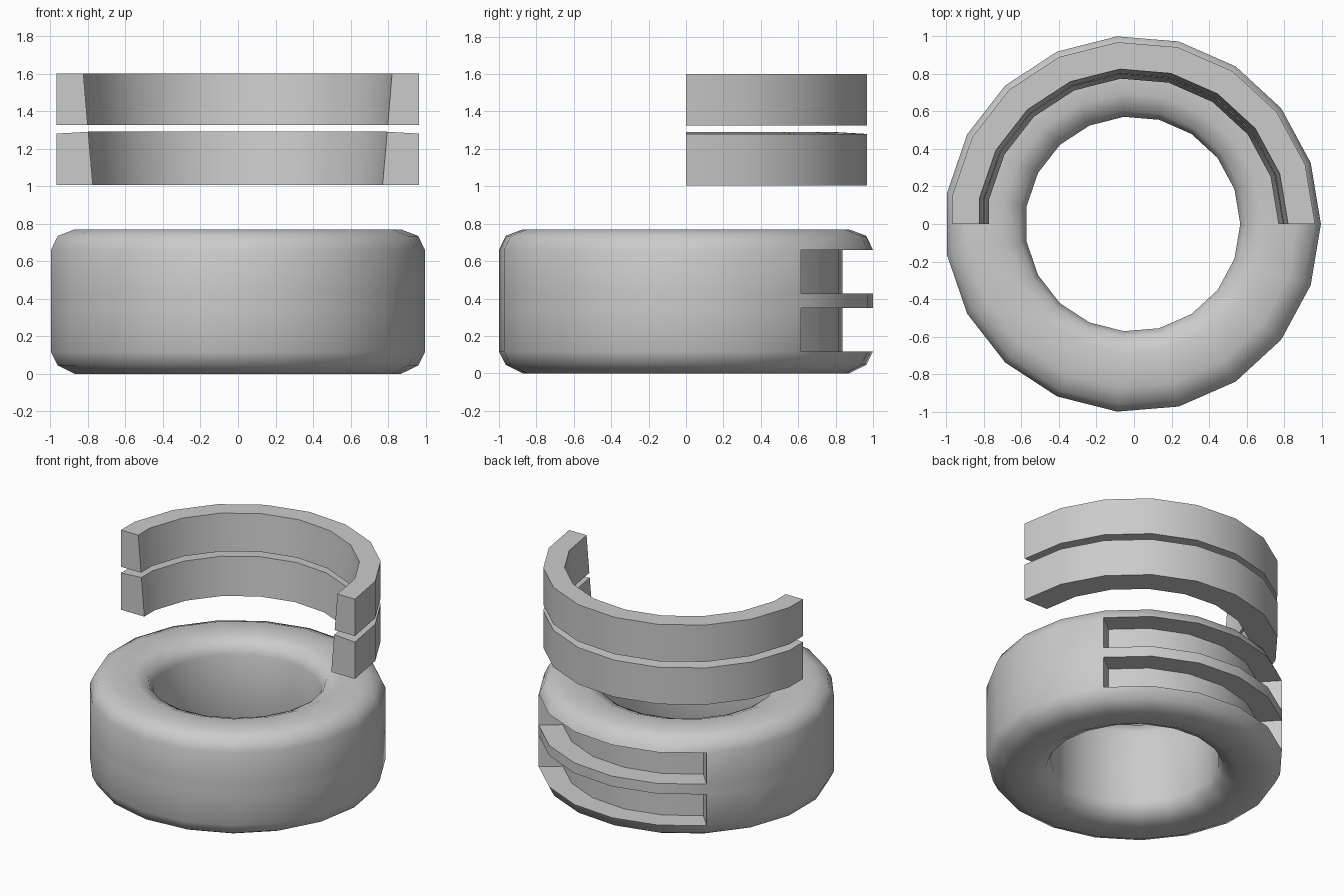
import bpy, bmesh, math

if "Cube" in bpy.data.objects:
    bpy.data.objects.remove(bpy.data.objects["Cube"])

SIDES = 19
STEP = 2 * math.pi / SIDES
SHIFT = -0.007          # centres the odd-sided outline
R = 1.003


def ring_points(profile, spots):
    # each spot is (angle, radius factor)
    return [[(r * f * math.cos(a) + SHIFT, r * f * math.sin(a), z) for r, z in profile]
            for a, f in spots]


def sweep(bm, profile, spots, closed):
    # revolve a closed profile through the spots, capping the ends when open
    rows = [[bm.verts.new(p) for p in row] for row in ring_points(profile, spots)]
    n, m = len(rows), len(profile)
    faces = {}
    for i in range(n if closed else n - 1):
        a, b = rows[i], rows[(i + 1) % n]
        for j in range(m):
            k = (j + 1) % m
            faces[i, j] = bm.faces.new((a[j], b[j], b[k], a[k]))
    if not closed:
        bm.faces.new(rows[0])
        bm.faces.new(rows[-1][::-1])
    return faces


def finish(bm, name, angle):
    bmesh.ops.recalc_face_normals(bm, faces=bm.faces[:])
    mesh = bpy.data.meshes.new(name)
    bm.to_mesh(mesh)
    bm.free()
    obj = bpy.data.objects.new(name, mesh)
    bpy.context.collection.objects.link(obj)
    bpy.ops.object.select_all(action='DESELECT')
    obj.select_set(True)
    bpy.context.view_layer.objects.active = obj
    bpy.ops.object.shade_smooth_by_angle(angle=math.radians(angle))
    return obj


# Rounded base ring
profile = [(0.875, 0), (0.967, 0.045), (R, 0.117), (R, 0.35), (R, 0.427), (R, 0.66),
           (0.967, 0.735), (0.875, 0.77),
           (0.695, 0.77), (0.605, 0.735), (0.573, 0.66),
           (0.573, 0.117), (0.605, 0.045), (0.695, 0)]
bm = bmesh.new()
faces = sweep(bm, profile, [(i * STEP, 1) for i in range(SIDES)], True)
bmesh.ops.recalc_face_normals(bm, faces=bm.faces[:])

# Two slots sunk into the back of the base
for band in (2, 4):
    out = bmesh.ops.extrude_face_region(bm, geom=[faces[i, band] for i in range(2, 7)])
    for v in out["geom"]:
        if isinstance(v, bmesh.types.BMVert):
            v.co.x = (v.co.x - SHIFT) * 0.84 / R + SHIFT
            v.co.y *= 0.84 / R
    old = [faces[i, band] for i in range(2, 7) if faces[i, band].is_valid]
    if old:
        bmesh.ops.delete(bm, geom=old, context='FACES')
finish(bm, "base_ring", 50)

# Two half rings floating above, with a shared inner taper
half = [(i * STEP, 1) for i in range(10)] + [(math.pi, math.cos(STEP / 2))]
for name, profile in (
        ("lower_half_ring", [(0.777, 1.005), (0.972, 1.005), (0.972, 1.28), (0.802, 1.29)]),
        ("upper_half_ring", [(0.805, 1.325), (0.972, 1.325), (0.972, 1.6), (0.828, 1.6)])):
    bm = bmesh.new()
    sweep(bm, profile, half, False)
    finish(bm, name, 30)
